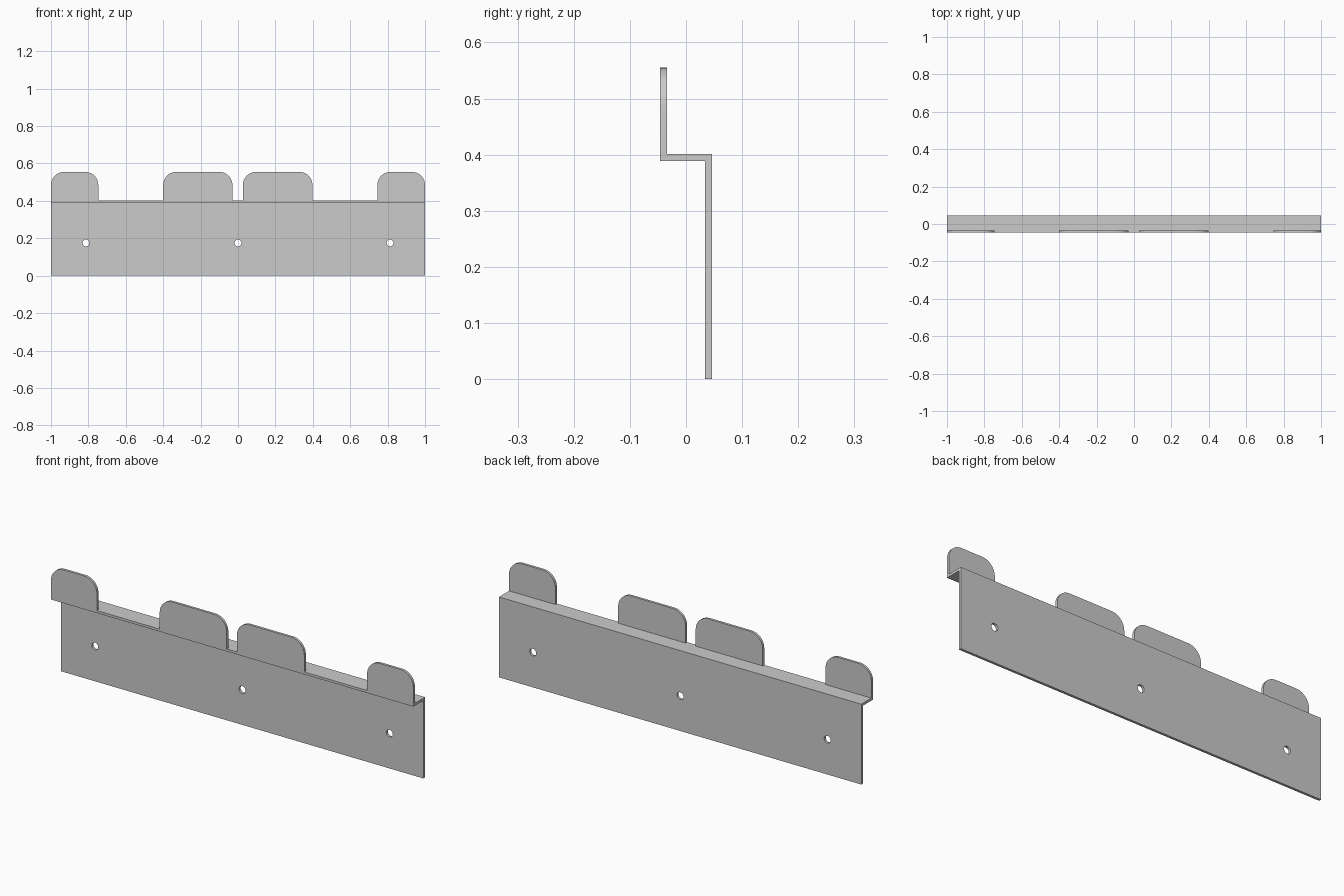
import bpy, bmesh
from math import cos, sin, pi
from mathutils import Vector

if "Cube" in bpy.data.objects:
    bpy.data.objects.remove(bpy.data.objects["Cube"])

Y, T = 0.046, 0.0125      # half depth, sheet thickness
SHELF, TOP = 0.401, 0.555  # shelf top height, tab top height


def prism(name, points, sweep):
    """Closed solid: a polygon swept along a vector."""
    bm = bmesh.new()
    face = bm.faces.new([bm.verts.new(p) for p in points])
    ext = bmesh.ops.extrude_face_region(bm, geom=[face], use_keep_orig=True)
    verts = [g for g in ext["geom"] if isinstance(g, bmesh.types.BMVert)]
    bmesh.ops.translate(bm, verts=verts, vec=Vector(sweep))
    bmesh.ops.recalc_face_normals(bm, faces=bm.faces)
    mesh = bpy.data.meshes.new(name)
    bm.to_mesh(mesh)
    bm.free()
    obj = bpy.data.objects.new(name, mesh)
    bpy.context.collection.objects.link(obj)
    return obj


def arc(cx, cz, r, a0, a1, n):
    return [(cx + r * cos(a0 + (a1 - a0) * i / n),
             cz + r * sin(a0 + (a1 - a0) * i / n)) for i in range(n + 1)]


def smooth(obj):
    bpy.ops.object.select_all(action='DESELECT')
    obj.select_set(True)
    bpy.context.view_layer.objects.active = obj
    bpy.ops.object.shade_smooth_by_angle(angle=pi / 6)


# Wall plate with the folded shelf, one bent profile
profile = [(Y - T, 0), (Y, 0), (Y, SHELF), (-Y, SHELF),
           (-Y, SHELF - T), (Y - T, SHELF - T)]
plate = prism("wall_plate", [(-1, y, z) for y, z in profile], (2, 0, 0))

# Screw holes
for x in (-0.813, 0, 0.813):
    ring = arc(x, 0.175, 0.018, 0, 2 * pi, 32)[:-1]
    cutter = prism("hole_cutter", [(px, 0, pz) for px, pz in ring], (0, 0.1, 0))
    cutter.hide_render = True
    mod = plate.modifiers.new("hole", 'BOOLEAN')
    mod.operation, mod.solver, mod.object = 'DIFFERENCE', 'EXACT', cutter
    bpy.context.view_layer.objects.active = plate
    bpy.ops.object.modifier_apply(modifier=mod.name)
    bpy.data.objects.remove(cutter)
smooth(plate)

# Upright tabs with rounded top corners
R = 0.07
tabs = {"left_end_tab": (-1, -0.747), "left_middle_tab": (-0.4, -0.03),
        "right_middle_tab": (0.026, 0.398), "right_end_tab": (0.745, 1)}
for name, (x0, x1) in tabs.items():
    outline = ([(x0, SHELF), (x1, SHELF)]
               + arc(x1 - R, TOP - R, R, 0, pi / 2, 10)
               + arc(x0 + R, TOP - R, R, pi / 2, pi, 10))
    smooth(prism(name, [(x, -Y, z) for x, z in outline], (0, T, 0)))
